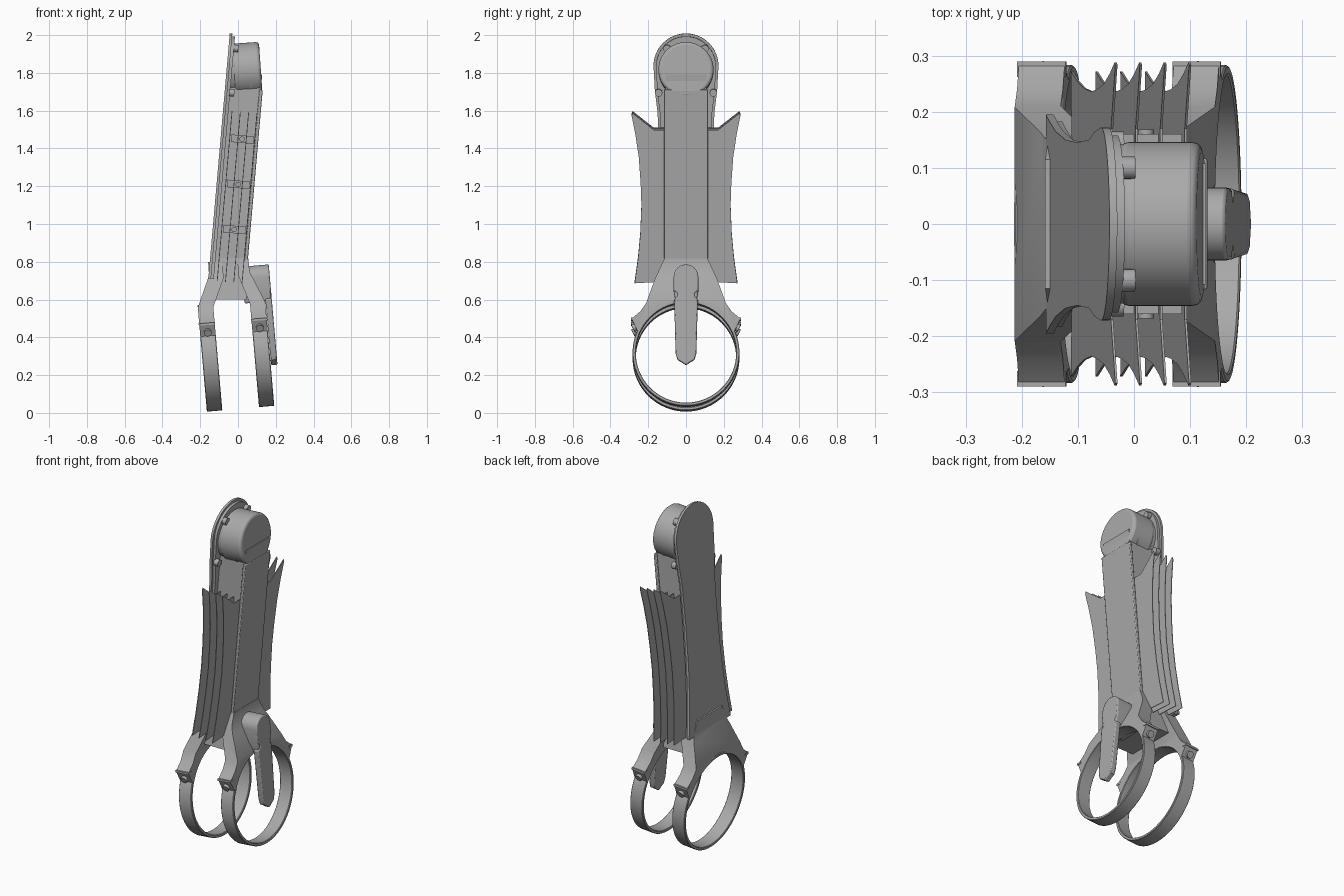
import bpy, bmesh
from math import sin, cos, pi, radians
from mathutils import Matrix, Vector

cube = bpy.data.objects.get("Cube")
if cube:
    bpy.data.objects.remove(cube)

grey = bpy.data.materials.new("plain grey")
grey.use_nodes = True
COLOUR = (0.4, 0.4, 0.4, 1)
grey.diffuse_color = COLOUR
grey.node_tree.nodes["Principled BSDF"].inputs["Base Color"].default_value = COLOUR


def tilt(degrees, z):
    """Frame leaning about the y axis around height z."""
    p = Matrix.Translation((0, 0, z))
    return p @ Matrix.Rotation(radians(degrees), 4, 'Y') @ p.inverted()


BODY, CLAMP, HEAD = tilt(5, 1.2), tilt(-5, 0.305), tilt(-4, 1.81)


def finish(name, bm, frame, bevel=0, segments=2):
    bmesh.ops.recalc_face_normals(bm, faces=bm.faces)
    bm.transform(frame)
    mesh = bpy.data.meshes.new(name)
    bm.to_mesh(mesh)
    bm.free()
    mesh.materials.append(grey)
    obj = bpy.data.objects.new(name, mesh)
    bpy.context.collection.objects.link(obj)
    if bevel:
        mod = obj.modifiers.new("edge_bevel", 'BEVEL')
        mod.width, mod.segments, mod.limit_method = bevel, segments, 'ANGLE'
        mod.angle_limit = radians(50)
    return obj


def prism(name, outline, a, b, frame, axis='x', bevel=0, segments=2):
    """Extrude a (y, z) outline along x, or an (x, z) outline along y."""
    bm = bmesh.new()
    place = (lambda p, d: (d, p[0], p[1])) if axis == 'x' else (lambda p, d: (p[0], d, p[1]))
    face = bm.faces.new([bm.verts.new(place(p, a)) for p in outline])
    new = bmesh.ops.extrude_face_region(bm, geom=[face])["geom"]
    shift = Vector((b - a, 0, 0) if axis == 'x' else (0, b - a, 0))
    bmesh.ops.translate(bm, vec=shift, verts=[v for v in new if isinstance(v, bmesh.types.BMVert)])
    return finish(name, bm, frame, bevel, segments)


def arc(r, z, start, end, n):
    angles = [radians(start + (end - start) * i / n) for i in range(n + 1)]
    return [(r * cos(t), z + r * sin(t)) for t in angles]


def symmetric(half):
    """Close a right-hand outline with its mirror image."""
    return half + [(-y, z) for y, z in reversed(half) if abs(y) > 1e-4]


def box(name, x, y, z, frame, bevel=0):
    return prism(name, [(y[0], z[0]), (y[1], z[0]), (y[1], z[1]), (y[0], z[1])], *x, frame, bevel=bevel)


def rod(name, start, end, r, frame, n=16):
    start, end = Vector(start), Vector(end)
    bm = bmesh.new()
    bmesh.ops.create_cone(bm, cap_ends=True, segments=n, radius1=r, radius2=r, depth=(end - start).length)
    turn = Vector((0, 0, 1)).rotation_difference(end - start).to_matrix().to_4x4()
    bm.transform(Matrix.Translation((start + end) / 2) @ turn)
    return finish(name, bm, frame)


# Back plate with a flared foot, plus its inner lip
sides = [(0.195, 0.70), (0.18, 0.79), (0.165, 0.9), (0.15, 1.1), (0.145, 1.35), (0.15, 1.58), (0.165, 1.7)]
prism("back_plate", symmetric(sides + arc(0.172, 1.83, 0, 90, 16)), -0.114, -0.100, BODY)
lip = [(y - 0.012, z) for y, z in sides]
prism("back_plate_lip", symmetric(lip + arc(0.158, 1.83, 0, 90, 16)), -0.100, -0.085, BODY)

# Long arm and its raised front cover
box("arm_core", (-0.09, 0.076), (-0.108, 0.108), (0.72, 1.8), BODY)
box("arm_cover", (0.068, 0.086), (-0.117, 0.117), (0.78, 1.72), BODY, 0.004)

# Round head at the top
prism("head_base", arc(0.142, 1.81, 0, 354, 59), -0.09, 0.03, BODY)
prism("head_cap", arc(0.146, 1.81, 0, 354, 59), -0.025, 0.121, HEAD, bevel=0.016, segments=3)
for s in (-1, 1):
    for y, z in ((0.1, 1.925), (0.145, 1.69)):
        rod("plate_screw_boss", (-0.09, s * y, z), (-0.062, s * y, z), 0.02, BODY)

# Thin swept fins on both sides, with the clips that hold them
fin = [(0.1, 0.70), (0.272, 0.69), (0.254, 0.82), (0.242, 0.95), (0.236, 1.1), (0.24, 1.22), (0.25, 1.36),
       (0.268, 1.48), (0.288, 1.58), (0.283, 1.594), (0.17, 1.505), (0.1, 1.505)]
for s in (-1, 1):
    for x in (-0.066, -0.022, 0.022, 0.066):
        prism("side_fin", [(s * y, z) for y, z in fin], x - 0.002, x + 0.002, BODY)
    for z in (0.97, 1.21, 1.45):
        box("fin_clip", (-0.058, 0.062), (s * 0.1, s * 0.16), (z - 0.02, z + 0.02), BODY)
        rod("fin_clip_screw", (0, s * 0.15, z), (0, s * 0.168, z), 0.014, BODY)

# Lower hub joining the arm to the clamps
prism("lower_hub", symmetric([(0.15, 0.6), (0.112, 0.82)]), -0.125, 0.045, Matrix())


def clamp(label, s, outer, inner, top):
    # Ring band
    bm = bmesh.new()
    rim, n = [], 64
    for i in range(n):
        t = 2 * pi * i / n
        rim.append([bm.verts.new((s * x, r * cos(t), 0.305 + r * sin(t)))
                    for x, r in ((inner, 0.266), (outer, 0.266), (outer, 0.283), (inner, 0.283))])
    for i in range(n):
        p, q = rim[i], rim[(i + 1) % n]
        for j in range(4):
            k = (j + 1) % 4
            bm.faces.new((p[j], p[k], q[k], q[j]))
    finish(label + "_ring", bm, CLAMP, 0.003, 1)
    # Yoke: side outline crossed with front outline
    wings = [(0.255, 0.415), (0.288, 0.485), (0.24, 0.525), (0.21, 0.57), (0.165, 0.7), (0.115, 0.81)]
    outline = symmetric(wings)
    outline += arc(0.268, 0.305, 155, 25, 32)
    yoke = prism(label + "_yoke", outline, -0.4, 0.4, CLAMP)
    side = [(outer, 0.38), (outer, 0.575), (top + 0.002, 0.74), (top, 0.85),
            (0.04, 0.85), (0.04, 0.72), (inner, 0.57), (inner, 0.38)]
    cutter = prism("yoke_cutter", [(s * x, z) for x, z in side], -0.5, 0.5, CLAMP, 'y')
    cutter.hide_render = True
    mod = yoke.modifiers.new("cross", 'BOOLEAN')
    mod.operation, mod.object, mod.solver = 'INTERSECT', cutter, 'EXACT'
    bpy.context.view_layer.update()
    result = bpy.data.meshes.new_from_object(yoke.evaluated_get(bpy.context.evaluated_depsgraph_get()))
    yoke.modifiers.clear()
    yoke.data = result
    bpy.data.objects.remove(cutter)
    # Split lines and clamping screws
    mid = s * (outer + inner) / 2
    for m in (-1, 1):
        a, b = sorted((s * (inner - 0.002), s * (outer + 0.003)))
        box(label + "_lug_rib", (a, b), (m * 0.262, m * 0.29), (0.478, 0.49), CLAMP)
        rod(label + "_clamp_screw", (mid, m * 0.25, 0.452), (mid, m * 0.281, 0.436), 0.02, CLAMP)


clamp("back_clamp", -1, 0.19, 0.108, 0.114)
clamp("front_clamp", 1, 0.168, 0.087, 0.098)

# Front latch: rounded block above, long tapered tongue below
dome = arc(0.065, 0.705, 0, 90, 10)
prism("latch_block", symmetric([(0.055, 0.575), (0.065, 0.63)] + dome), 0.06, 0.2, CLAMP, bevel=0.006)
tongue = [(0, 0.235), (0.02, 0.25), (0.045, 0.265), (0.055, 0.3), (0.062, 0.56), (0.064, 0.585), (0.045, 0.6),
          (0.045, 0.618), (0.064, 0.63)]
prism("latch_tongue", symmetric(tongue + dome), 0.17, 0.204, CLAMP, bevel=0.006)

# Smooth round surfaces, keep edges sharp
bpy.ops.object.select_all(action='DESELECT')
for obj in bpy.context.scene.objects:
    if obj.type == 'MESH':
        obj.select_set(True)
        bpy.context.view_layer.objects.active = obj
bpy.ops.object.shade_smooth_by_angle(angle=radians(35))
